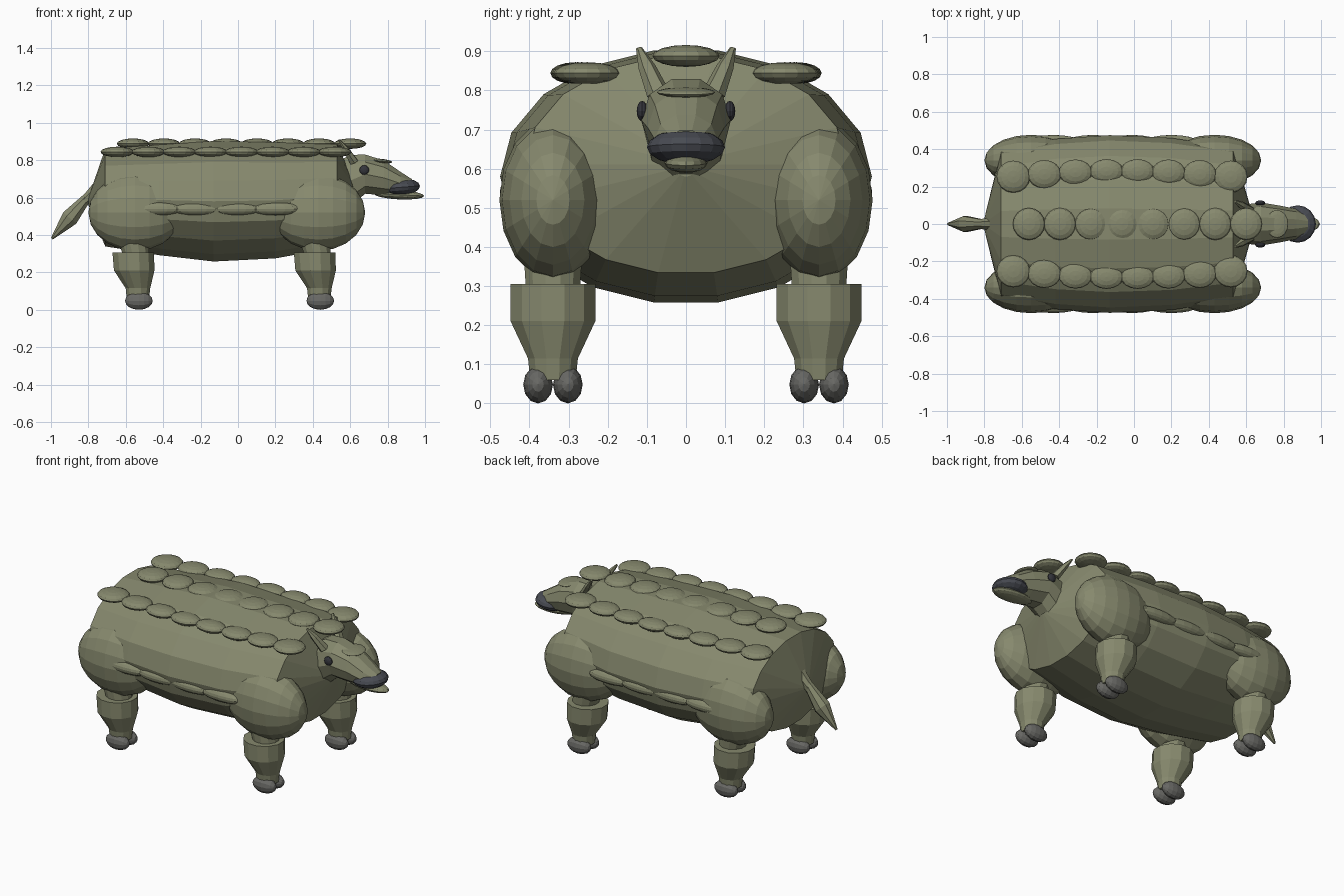
import bpy, bmesh, math
from mathutils import Matrix, Vector

cube = bpy.data.objects.get("Cube")
if cube:
    bpy.data.objects.remove(cube)


def material(name, rgb):
    m = bpy.data.materials.new(name)
    m.use_nodes = True
    m.diffuse_color = (*rgb, 1)
    bsdf = m.node_tree.nodes["Principled BSDF"]
    bsdf.inputs["Base Color"].default_value = (*rgb, 1)
    bsdf.inputs["Roughness"].default_value = 0.8
    return m


HIDE = material("olive hide", (0.24, 0.25, 0.155))
SNOUT = material("dark slate", (0.065, 0.07, 0.085))
HOOF = material("hoof grey", (0.14, 0.14, 0.13))
EYE = material("eye black", (0.035, 0.036, 0.045))


def finish(name, bm, mat):
    bmesh.ops.recalc_face_normals(bm, faces=bm.faces)
    me = bpy.data.meshes.new(name)
    bm.to_mesh(me)
    bm.free()
    me.materials.append(mat)
    ob = bpy.data.objects.new(name, me)
    bpy.context.collection.objects.link(ob)
    return ob


def ellipsoid(name, loc, radii, mat=HIDE, segs=16, rings=8, pole="Z", tilt=0):
    """Faceted ellipsoid; pole picks its axis, tilt turns it about y."""
    bm = bmesh.new()
    bmesh.ops.create_uvsphere(bm, u_segments=segs, v_segments=rings, radius=1)
    turn = {"Z": Matrix(), "X": Matrix.Rotation(math.pi / 2, 4, "Y"),
            "Y": Matrix.Rotation(math.pi / 2, 4, "X")}[pole]
    bm.transform(Matrix.Translation(loc) @ Matrix.Rotation(tilt, 4, "Y")
                 @ Matrix.Diagonal((*radii, 1)) @ turn)
    return finish(name, bm, mat)


def loft(name, rings, sides, axis, mat=HIDE):
    """Skin rings of (centre, half width, half height) facing along axis."""
    axis = Vector(axis).normalized()
    u = Vector((0, 1, 0)) if abs(axis.y) < 0.9 else Vector((1, 0, 0))
    u = (u - axis * u.dot(axis)).normalized()
    v = axis.cross(u)
    bm = bmesh.new()
    loops = []
    for c, a, b in rings:
        angles = [(k + 0.5) * math.tau / sides + math.pi / 2 for k in range(sides)]
        loops.append([bm.verts.new(Vector(c) + u * a * math.cos(t) + v * b * math.sin(t))
                      for t in angles])
    for p, q in zip(loops, loops[1:]):
        for k in range(sides):
            n = (k + 1) % sides
            bm.faces.new((p[k], p[n], q[n], q[k]))
    bm.faces.new(loops[0])
    bm.faces.new(loops[-1])
    return finish(name, bm, mat)


# Barrel body with shallow conical ends
loft("body", [((x, 0, z), w, h) for x, z, w, h in (
    (-0.80, 0.58, 0.03, 0.02), (-0.71, 0.60, 0.40, 0.265), (-0.42, 0.587, 0.455, 0.30),
    (-0.13, 0.58, 0.475, 0.327), (0.20, 0.585, 0.46, 0.315), (0.53, 0.61, 0.41, 0.28),
    (0.64, 0.61, 0.03, 0.03))], 18, (1, 0, 0))

# Head, jaw, muzzle and brow
loft("head", [((x, 0, z), w, h) for x, z, w, h in (
    (0.50, 0.66, 0.10, 0.12), (0.60, 0.69, 0.105, 0.145), (0.68, 0.725, 0.115, 0.11),
    (0.78, 0.705, 0.098, 0.098), (0.87, 0.675, 0.08, 0.065), (0.93, 0.66, 0.05, 0.04))],
     10, (1, 0, 0))
ellipsoid("lower_jaw", (0.86, 0, 0.615), (0.135, 0.055, 0.025), tilt=0.05)
ellipsoid("muzzle", (0.875, 0, 0.655), (0.098, 0.1, 0.045), SNOUT, tilt=-0.08)
ellipsoid("brow_plate", (0.765, 0, 0.795), (0.06, 0.075, 0.012), tilt=0.1)

# Drooping tail and its flared tuft
loft("tail", [((-0.70, 0, 0.70), 0.045, 0.045), ((-0.84, 0, 0.56), 0.025, 0.025)],
     8, (-1, 0, -1))
loft("tail_tuft", [((-0.79, 0, 0.62), 0.022, 0.022), ((-0.90, 0, 0.49), 0.045, 0.05),
                   ((-0.995, 0, 0.38), 0.006, 0.007)], 8, (-1, 0, -1.15))

# Row of plates along the spine
for i in range(8):
    ellipsoid(f"spine_plate_{i + 1}", (-0.562 + i * 0.166, 0, 0.888),
              (0.086, 0.086, 0.028))

for side, s in (("left", 1), ("right", -1)):
    # Plates along each shoulder line, smaller towards the middle
    for i in range(8):
        mid = math.sin(math.pi * i / 7)
        ellipsoid(f"{side}_back_plate_{i + 1}",
                  (-0.645 + i * 0.166, s * (0.253 + 0.03 * mid), 0.844),
                  (0.09, 0.086 - 0.022 * mid, 0.028))

    # Low plates half sunk in each flank
    for i in range(4):
        ellipsoid(f"{side}_flank_plate_{i + 1}", (-0.43 + i * 0.21, s * 0.44, 0.54),
                  (0.14, 0.036, 0.035))

    # Eyes and ears
    ellipsoid(f"{side}_eye", (0.675, s * 0.112, 0.747), (0.026, 0.014, 0.026),
              EYE, 12, 8, "Y")
    loft(f"{side}_ear", [((0.62, s * 0.07, 0.79), 0.03, 0.025),
                         ((0.575, s * 0.10, 0.86), 0.022, 0.018),
                         ((0.54, s * 0.12, 0.908), 0.008, 0.006)], 6, (-0.5, s * 0.3, 1))

    # Haunch, leg and two toes at each corner
    for end, x in (("hind", -0.55), ("front", 0.43)):
        tag = f"{side}_{end}"
        ellipsoid(f"{tag}_haunch", (x, s * 0.34, 0.52), (0.25, 0.137, 0.205),
                  segs=16, rings=10, pole="X")
        d = x + 0.01 if end == "hind" else x
        loft(f"{tag}_thigh", [((d - 0.03, s * 0.34, 0.42), 0.08, 0.09),
                              ((d, s * 0.34, 0.27), 0.07, 0.07)], 12, (0, 0, 1))
        loft(f"{tag}_shin", [((d - 0.02, s * 0.34, 0.305), 0.112, 0.115),
                             ((d - 0.015, s * 0.34, 0.21), 0.112, 0.112),
                             ((d + 0.005, s * 0.34, 0.115), 0.066, 0.068),
                             ((d + 0.005, s * 0.34, 0.06), 0.06, 0.062)], 12, (0, 0, 1))
        for toe, y in (("inner", 0.302), ("outer", 0.378)):
            ellipsoid(f"{tag}_{toe}_toe", (d + 0.01, s * y, 0.048),
                      (0.074, 0.038, 0.048), HOOF, 12, 8, "X")
